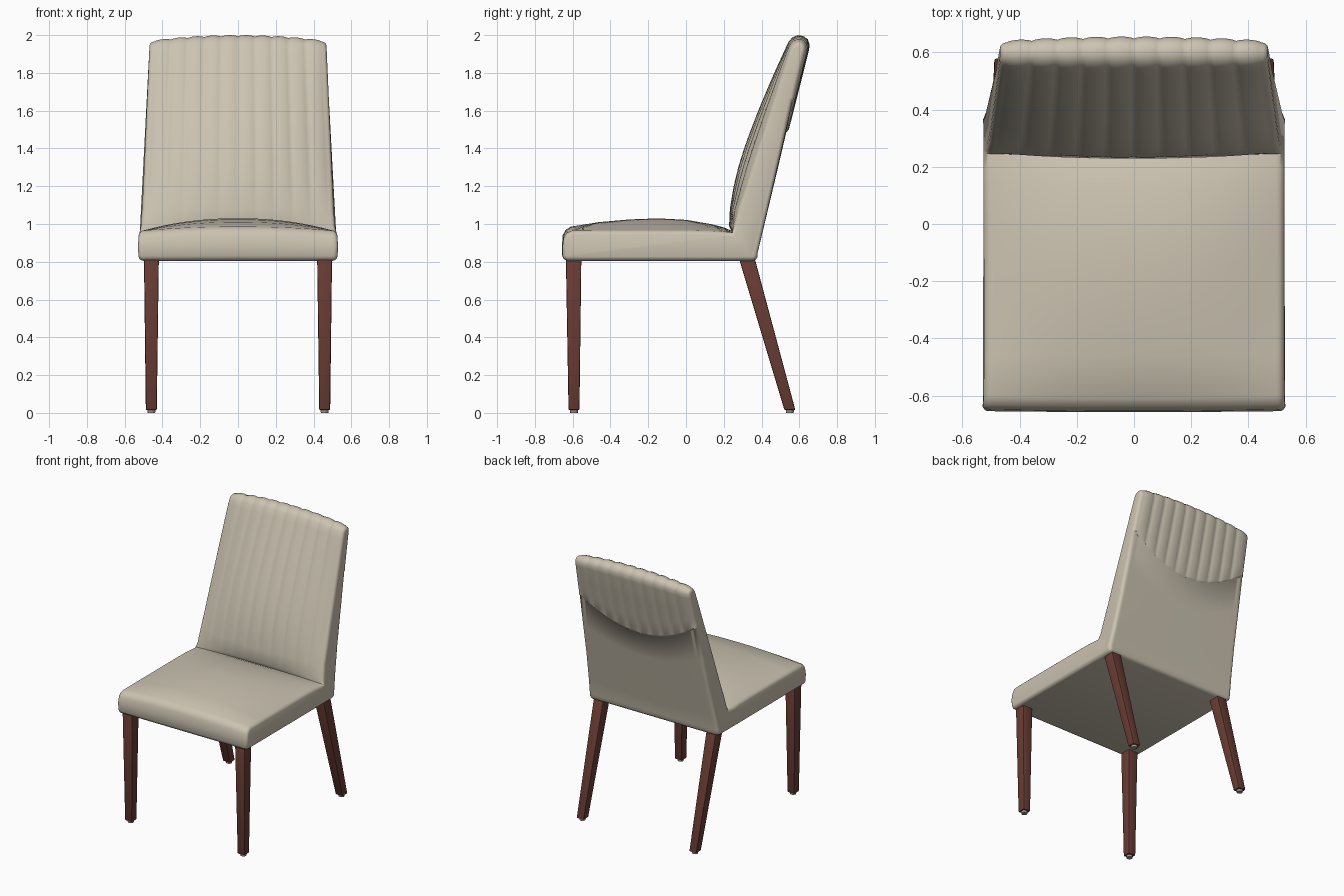
import bpy, bmesh, math

if "Cube" in bpy.data.objects:
    bpy.data.objects.remove(bpy.data.objects["Cube"])


def material(name, rgb):
    m = bpy.data.materials.new(name)
    m.diffuse_color = (*rgb, 1)
    m.use_nodes = True
    m.node_tree.nodes["Principled BSDF"].inputs["Base Color"].default_value = m.diffuse_color
    return m


CREAM = material("cream_leather", (0.60, 0.545, 0.44))
WOOD = material("red_brown_wood", (0.14, 0.045, 0.034))
GREY = material("grey_glide", (0.33, 0.31, 0.28))


def finish(bm, name, mat, angle=40):
    bmesh.ops.recalc_face_normals(bm, faces=bm.faces)
    me = bpy.data.meshes.new(name)
    bm.to_mesh(me)
    bm.free()
    ob = bpy.data.objects.new(name, me)
    bpy.context.collection.objects.link(ob)
    me.materials.append(mat)
    bpy.ops.object.select_all(action='DESELECT')
    ob.select_set(True)
    bpy.context.view_layer.objects.active = ob
    bpy.ops.object.shade_smooth_by_angle(angle=math.radians(angle))
    return ob


# Upholstery side profile: y, z at the side edge, then y, z at the centre line
SEAT = [
    (.35, .805, .35, .805), (-.625, .805, -.625, .805), (-.645, .812, -.645, .812),
    (-.654, .83, -.655, .83), (-.654, .88, -.657, .88), (-.648, .925, -.653, .94),
    (-.632, .953, -.638, .968), (-.60, .966, -.61, .986), (-.46, .967, -.46, 1.01),
    (-.30, .967, -.30, 1.024), (-.15, .967, -.15, 1.03), (0, .967, 0, 1.022),
    (.13, .965, .13, 1.0), (.20, .96, .20, .982), (.245, .955, .24, .965)]
BACK = [
    (.25, .985, .228, .99), (.27, 1.08, .232, 1.08), (.307, 1.2, .252, 1.2),
    (.338, 1.3, .276, 1.3), (.37, 1.4, .307, 1.4), (.403, 1.5, .343, 1.5),
    (.435, 1.6, .382, 1.6), (.468, 1.7, .424, 1.7), (.50, 1.8, .467, 1.8),
    (.535, 1.905, .522, 1.92), (.55, 1.942, .541, 1.962), (.567, 1.963, .563, 1.988),
    (.59, 1.972, .592, 2.0), (.615, 1.97, .622, 1.995), (.634, 1.955, .645, 1.978),
    (.641, 1.93, .655, 1.95), (.635, 1.9, .65, 1.915)]
ELBOW = len(SEAT) - 1
WIDTHS = [(.80, .522), (.83, .527), (.88, .53), (.94, .526), (.985, .514), (1.05, .508), (2.0, .466)]
CHANNELS, DEPTH, ROUND = 10, .007, .022


def half_width(z):
    for (z0, w0), (z1, w1) in zip(WIDTHS, WIDTHS[1:]):
        if z <= z1:
            return w0 + (w1 - w0) * (z - z0) / (z1 - z0)
    return WIDTHS[-1][1]


def profile(u, inset):
    """Closed side profile at width fraction u, shrunk by inset."""
    c = 1 - abs(u) ** 2.2
    groove = DEPTH * (1 - abs(math.sin(math.pi * CHANNELS * u / 2)) ** .7)
    pts = [(a + (p - a) * c, b + (q - b) * c, 0) for a, b, p, q in SEAT]
    for i, (a, b, p, q) in enumerate(BACK):
        pts.append((a + (p - a) * c, b + (q - b) * c, groove * min(1, i / 2)))
    y1, z1 = pts[-1][:2]
    seam = 1.66 - .17 * (1 - u * u)

    def rear(z, d):
        return (.38 + (y1 - .38) * (z - .85) / (z1 - .85), z, d)
    # quilted upper back, step at the curved seam, plain lower back
    pts += [rear(z1 + (seam - z1) * t, groove) for t in (.35, .7, .97)]
    pts += [rear(seam, .004), rear(seam - .006, .010)]
    pts += [rear(seam + (.85 - seam) * t, .009 * (1 - t)) for t in (.3, .6, .85, 1)]
    pts += [(.378, .825, 0), (.368, .81, 0)]
    out = []
    for i, (y, z, d) in enumerate(pts):
        a, b = pts[i - 1], pts[(i + 1) % len(pts)]
        ty, tz = b[0] - a[0], b[1] - a[1]
        n = math.hypot(ty, tz)
        out.append((y + tz / n * (d + inset), z - ty / n * (d + inset)))
    return out


# Seat and back in one upholstered loft with rounded side edges
stations = []
STEPS = CHANNELS * 8
for i in range(1, STEPS):
    stations.append((-1 + 2 * i / STEPS, 0, 0))
rim = []
for k in range(5):
    a = math.pi / 2 * k / 4
    rim.append((1, ROUND * (1 - math.sin(a)), ROUND * (1 - math.cos(a))))
stations = [(-u, e, s) for u, e, s in reversed(rim)] + stations + rim

bm = bmesh.new()
rings = []
for u, edge, inset in stations:
    ring = []
    for y, z in profile(u, inset):
        w = half_width(z)
        x = u * (w - ROUND)
        if abs(u) == 1:
            x = math.copysign(w - edge, u)
        ring.append(bm.verts.new((x, y, z)))
    rings.append(ring)
N = len(rings[0])
for r0, r1 in zip(rings, rings[1:]):
    for j in range(N):
        k = (j + 1) % N
        bm.faces.new((r0[j], r0[k], r1[k], r1[j]))
for ring in (rings[0], rings[-1]):
    bm.faces.new(ring[:ELBOW + 1])
    bm.faces.new(ring[ELBOW:] + ring[:1])
finish(bm, "upholstered_seat_and_back", CREAM, 50)


# Tapered legs with glides
def leg(name, side, top, bottom):
    bm = bmesh.new()
    loops = []
    for x0, x1, y0, y1, z in (bottom, top):
        loops.append([bm.verts.new((side * x, y, z)) for x, y in
                      ((x0, y0), (x1, y0), (x1, y1), (x0, y1))])
    lo, hi = loops
    bm.faces.new(lo)
    bm.faces.new(hi)
    for j in range(4):
        k = (j + 1) % 4
        bm.faces.new((lo[j], lo[k], hi[k], hi[j]))
    bmesh.ops.recalc_face_normals(bm, faces=bm.faces)
    bmesh.ops.bevel(bm, geom=list(bm.edges), offset=.006, segments=2,
                    profile=.5, affect='EDGES')
    finish(bm, name + "_leg", WOOD, 35)
    x0, x1, y0, y1, z = bottom
    bm = bmesh.new()
    bmesh.ops.create_cone(bm, cap_ends=True, segments=20, radius1=.02, radius2=.022, depth=.025)
    bmesh.ops.translate(bm, verts=bm.verts, vec=(side * (x0 + x1) / 2, (y0 + y1) / 2, .0125))
    finish(bm, name + "_glide", GREY)


for side, label in ((-1, "left"), (1, "right")):
    leg("front_" + label, side, (.419, .498, -.636, -.554, .825), (.43, .487, -.622, -.564, .015))
    leg("rear_" + label, side, (.419, .498, .278, .362, .825), (.43, .488, .521, .579, .015))
